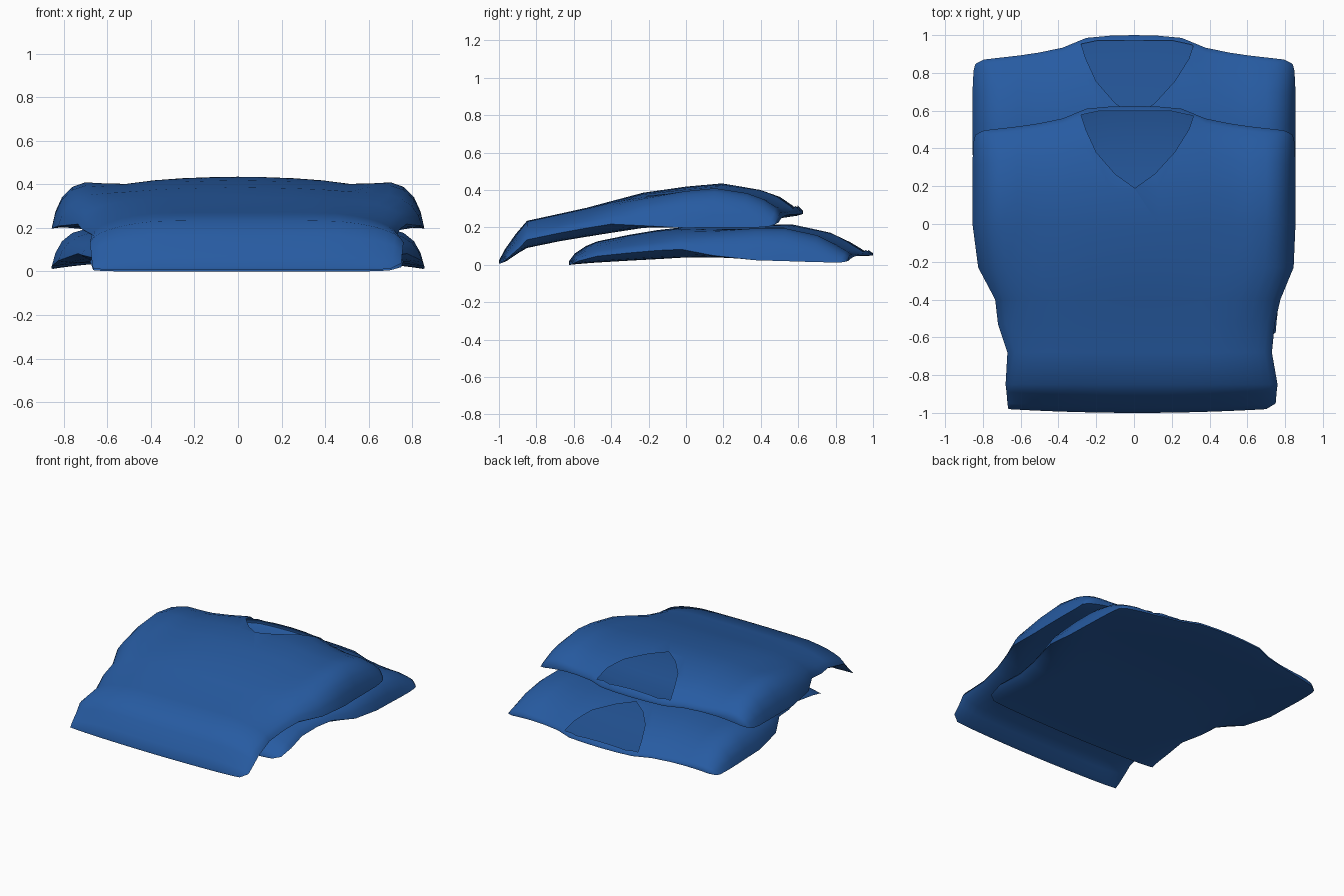
import bpy, bmesh, math

if "Cube" in bpy.data.objects:
    bpy.data.objects.remove(bpy.data.objects["Cube"])

blue = bpy.data.materials.new("royal_blue_cloth")
blue.diffuse_color = (0.02, 0.105, 0.36, 1)
blue.use_nodes = True
blue.node_tree.nodes["Principled BSDF"].inputs["Base Color"].default_value = blue.diffuse_color

# Stations from hem to neck:
# y, left x, right x, upper top z, upper rim z, lower top z, lower rim z
ROWS = [
    (-1.00, -.665, .70, .022, .008, .020, .000),
    (-0.97, -.670, .75, .080, .020, .060, .003),
    (-0.91, -.675, .755, .165, .060, .100, .008),
    (-0.85, -.680, .76, .235, .090, .125, .012),
    (-0.68, -.670, .73, .272, .125, .160, .022),
    (-0.53, -.720, .745, .305, .150, .185, .030),
    (-0.40, -.735, .775, .340, .165, .200, .032),
    (-0.23, -.825, .845, .385, .185, .208, .028),
    (0.00, -.855, .855, .418, .197, .215, .024),
    (0.19, -.855, .855, .435, .200, .216, .020),
    (0.40, -.855, .855, .405, .200, .175, .015),
    (0.51, -.853, .853, .368, .200, .125, .013),
    (0.59, -.848, .848, .320, .205, .082, .012),
    (0.62, -.840, .840, .290, .215, .062, .015),
]
# Cross-section: position across, cloth height at the hem and at the shoulders
SECTION = [(0, 1, 1), (.15, 1, .99), (.3, .99, .97), (.45, .98, .93), (.6, .95, .86),
           (.72, .84, .87), (.82, .70, .89), (.89, .54, .80), (.945, .38, .60),
           (.98, .20, .32), (1, 0, 0)]
SECTION = [(-u, f, g) for u, f, g in SECTION[:0:-1]] + SECTION
# Shoulder line seen from above: |x|, y
SHOULDER = [(0, .625), (.2, .62), (.28, .605), (.40, .548), (.6, .518), (.8, .495), (.86, .46)]
# V-neck outline
NECK = [(-.19, .597), (-.28, .578), (-.255, .50), (-.20, .38), (-.10, .265), (.005, .19),
        (.11, .265), (.215, .38), (.29, .50), (.315, .572), (.20, .597)]


def lerp_table(table, x):
    for (a, ya), (b, yb) in zip(table, table[1:]):
        if x <= b:
            return ya + (yb - ya) * (x - a) / (b - a)
    return table[-1][1]


def make_object(name, bm):
    bmesh.ops.recalc_face_normals(bm, faces=bm.faces)
    mesh = bpy.data.meshes.new(name)
    bm.to_mesh(mesh)
    bm.free()
    obj = bpy.data.objects.new(name, mesh)
    bpy.context.collection.objects.link(obj)
    mesh.materials.append(blue)
    mesh.materials.append(blue)   # second slot only tags the cutter faces
    return obj


def neck_cutter(dy, floor_a, floor_b):
    """Prism over the V-neck, passing through the front cloth only."""
    bm = bmesh.new()
    low, high = [], []
    for x, y in NECK:
        z = floor_a + (floor_b - floor_a) * (y - .19) / .407
        low.append(bm.verts.new((x, y + dy, z)))
        high.append(bm.verts.new((x, y + dy, 1)))
    bm.faces.new(low)
    bm.faces.new(high)
    n = len(NECK)
    for i in range(n):
        j = (i + 1) % n
        bm.faces.new((low[i], low[j], high[j], high[i]))
    for f in bm.faces:
        f.material_index = 1
    cutter = make_object("neck_cutter", bm)
    cutter.hide_render = True
    return cutter


def sweater(name, dy, col, floor_a, floor_b):
    """Folded garment: front cloth and back cloth meeting at a drooping rim."""
    bm = bmesh.new()
    rings = []
    for row in ROWS:
        y0, xl, xr, top, rim = row[0], row[1], row[2], row[col], row[col + 1]
        blend = min(1, max(0, (y0 + .5) / .45))
        # Sides tuck under near the hem and droop at the sleeves
        tuck = .3 * (top - rim) * min(1, max(0, (-.15 - y0) / .2))
        bulge = min(.03, (top - rim) * .5) * blend
        if y0 > .5:
            bulge = (top - rim) * (.75 if y0 > .6 else .5 if y0 > .55 else .3)
        front, back = [], []
        for u, f_hem, f_top in SECTION:
            x = (xl + xr) / 2 + u * (xr - xl) / 2
            y = y0
            if y0 > 0:
                y = y0 * lerp_table(SHOULDER, abs(x)) / .62
            if y0 < -.9:
                y += .02 * u * u
            f = f_hem + (f_top - f_hem) * blend
            edge = rim + tuck
            tv = bm.verts.new((x, y + dy, edge + (top - edge) * f))
            front.append(tv)
            zb = rim + tuck * u ** 12 + bulge * (1 - u ** 4)
            back.append(tv if abs(u) == 1 else bm.verts.new((x, y + dy, zb)))
        rings.append((front, back))

    def quad(*vs):
        vs = list(dict.fromkeys(vs))
        if len(vs) > 2:
            bm.faces.new(vs)

    for (fa, ba), (fb, bb) in zip(rings, rings[1:]):
        for i in range(len(SECTION) - 1):
            quad(fa[i], fa[i + 1], fb[i + 1], fb[i])
            quad(ba[i], bb[i], bb[i + 1], ba[i + 1])
    # Hem and collar edges
    for f, b in (rings[0], rings[-1]):
        for i in range(len(SECTION) - 1):
            quad(f[i], f[i + 1], b[i + 1], b[i])
    obj = make_object(name, bm)

    # Cut the V-neck
    cutter = neck_cutter(dy, floor_a, floor_b)
    mod = obj.modifiers.new("neck", 'BOOLEAN')
    mod.operation = 'DIFFERENCE'
    mod.solver = 'EXACT'
    mod.material_mode = 'INDEX'
    mod.object = cutter
    bpy.ops.object.select_all(action='DESELECT')
    obj.select_set(True)
    bpy.context.view_layer.objects.active = obj
    bpy.ops.object.modifier_apply(modifier=mod.name)
    bpy.data.objects.remove(cutter, do_unlink=True)

    # Open the neck so the inside of the back cloth shows
    bm = bmesh.new()
    bm.from_mesh(obj.data)
    walls = [f for f in bm.faces if f.material_index == 1]
    bmesh.ops.delete(bm, geom=walls, context='FACES')
    bm.to_mesh(obj.data)
    bm.free()
    obj.data.materials.pop(index=1)
    bpy.ops.object.shade_smooth_by_angle(angle=math.radians(60))
    return obj


sweater("upper_folded_sweater", 0.0, 3, .375, .290)
sweater("lower_folded_sweater", 0.375, 5, .160, .064)
